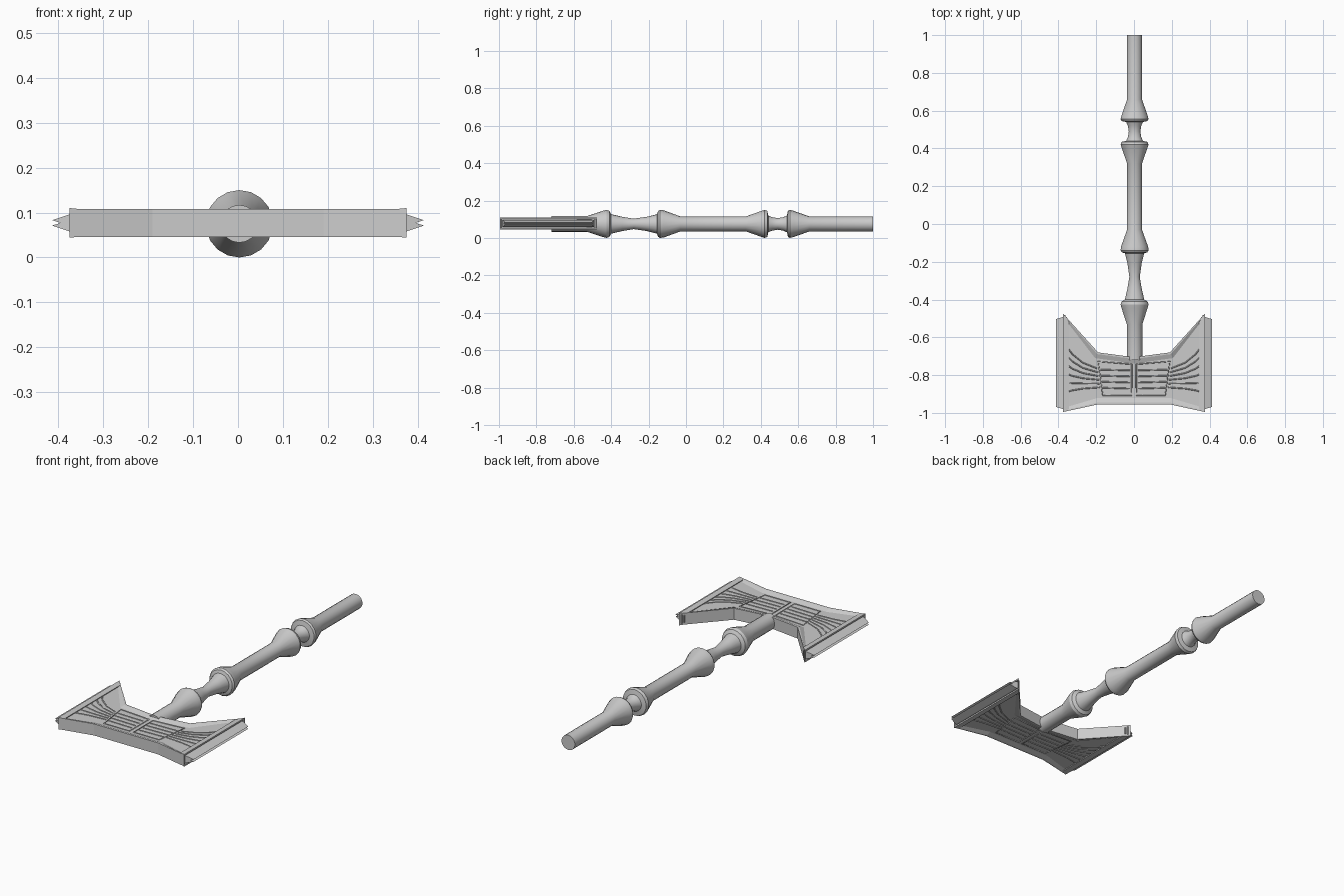
import bpy, bmesh, math

if "Cube" in bpy.data.objects:
    bpy.data.objects.remove(bpy.data.objects["Cube"])

ZC = 0.077  # mid plane of the head


def finish(name, bm, smooth=None):
    bmesh.ops.recalc_face_normals(bm, faces=bm.faces[:])
    me = bpy.data.meshes.new(name)
    bm.to_mesh(me)
    bm.free()
    ob = bpy.data.objects.new(name, me)
    bpy.context.collection.objects.link(ob)
    if smooth:
        bpy.ops.object.select_all(action='DESELECT')
        ob.select_set(True)
        bpy.context.view_layer.objects.active = ob
        bpy.ops.object.shade_smooth_by_angle(angle=math.radians(smooth))
    return ob


# Turned handle: (y, radius) profile, lathed around the y axis
profile = [(1.0, .04), (.66, .04), (.575, .07), (.555, .075), (.545, .07), (.54, .045),
           (.52, .036), (.49, .031), (.46, .036), (.44, .045), (.435, .07), (.42, .075),
           (.405, .07), (.32, .04), (-.03, .04), (-.12, .073), (-.14, .075), (-.15, .068),
           (-.155, .052), (-.21, .038), (-.28, .028), (-.34, .038), (-.40, .052),
           (-.41, .07), (-.425, .075), (-.445, .07), (-.53, .042), (-.72, .042)]
SIDES = 18
bm = bmesh.new()
rings = []
for y, r in profile:
    rings.append([bm.verts.new((.003 + r * math.sin(2 * math.pi * i / SIDES), y,
                                .075 + r * math.cos(2 * math.pi * i / SIDES)))
                  for i in range(SIDES)])
for a, b in zip(rings, rings[1:]):
    for i in range(SIDES):
        j = (i + 1) % SIDES
        bm.faces.new((a[i], a[j], b[j], b[i]))
bm.faces.new(rings[0])
bm.faces.new(rings[-1])
finish("handle", bm, 30)

# Head block: waisted outline with a recessed panel on both faces
right = [(0, -.705), (.19, -.68), (.375, -.475), (.375, -.995), (.19, -.955)]
outline = right + [(-x, y) for x, y in reversed(right[1:])]
bm = bmesh.new()
base = bm.faces.new([bm.verts.new((x, y, ZC - .031)) for x, y in outline])
ext = bmesh.ops.extrude_face_region(bm, geom=[base])
for v in ext['geom']:
    if isinstance(v, bmesh.types.BMVert):
        v.co.z = ZC + .031
bmesh.ops.recalc_face_normals(bm, faces=bm.faces[:])
bm.normal_update()
for f in [f for f in bm.faces if len(f.verts) > 4]:
    bmesh.ops.inset_individual(bm, faces=[f], thickness=.010, depth=0)
    bmesh.ops.inset_individual(bm, faces=[f], thickness=.024, depth=-.009)
# Framed recess at each striking end
for f in [f for f in bm.faces if abs(f.calc_center_median().x) > .374]:
    bmesh.ops.inset_individual(bm, faces=[f], thickness=.009, depth=0)
    bmesh.ops.inset_individual(bm, faces=[f], thickness=.002, depth=-.012)
finish("head", bm)

# Twin-ridged blade at each end: (x, half z) section swept along y
section = [(.355, -.019), (.375, -.019), (.414, -.006), (.395, 0), (.414, .006),
           (.375, .019), (.355, .019)]
for side, name in ((1, "blade_right"), (-1, "blade_left")):
    bm = bmesh.new()
    ends = []
    for y, s in ((-.492, -1), (-.980, 1)):
        ends.append([bm.verts.new((side * x, y + s * max(0, x - .375) * .3, ZC + z))
                     for x, z in section])
    n = len(section)
    for i in range(n):
        j = (i + 1) % n
        bm.faces.new((ends[0][i], ends[0][j], ends[1][j], ends[1][i]))
    for e in ends:
        bm.faces.new(e)
    finish(name, bm)

# Ornament lines on the recessed faces, mirrored left/right and top/bottom
paths = [[(.012, -.742), (.19, -.728), (.165, -.908), (.012, -.908), (.012, -.742)]]
for k in range(4):
    y = -.775 - k * .032
    paths.append([(.022, y), (.178 - k * .004, y + .004)])
for k in range(6):
    t = k / 5
    y0, y1 = -.765 - t * .10, -.645 - t * .245
    paths.append([(.195 - t * .015, y0), (.27, y0 + (y1 - y0) * .25),
                  (.325, y0 + (y1 - y0) * .62), (.36, y1)])
cu = bpy.data.curves.new("face_ornament", 'CURVE')
cu.dimensions = '3D'
cu.bevel_depth = .0035
cu.bevel_resolution = 0
for up in (1, -1):
    for side in (1, -1):
        for p in paths:
            sp = cu.splines.new('POLY')
            sp.points.add(len(p) - 1)
            for q, (x, y) in zip(sp.points, p):
                q.co = (side * x, y, ZC + up * .022, 1)
ob = bpy.data.objects.new("face_ornament", cu)
bpy.context.collection.objects.link(ob)
bpy.ops.object.select_all(action='DESELECT')
ob.select_set(True)
bpy.context.view_layer.objects.active = ob
bpy.ops.object.convert(target='MESH')

# Flared rim bars at both ends of both faces
for up in (1, -1):
    for side in (1, -1):
        bm = bmesh.new()
        lo, hi = [[bm.verts.new((side * x, y, ZC + up * z)) for x, y in
                   ((.345, -.509), (.375, -.476), (.375, -.994), (.345, -.987))]
                  for z in (.026, .030)]
        hi[1].co.z = hi[2].co.z = ZC + up * .033
        for i in range(4):
            j = (i + 1) % 4
            bm.faces.new((lo[i], lo[j], hi[j], hi[i]))
        bm.faces.new(lo)
        bm.faces.new(hi)
        finish("end_rim", bm)
